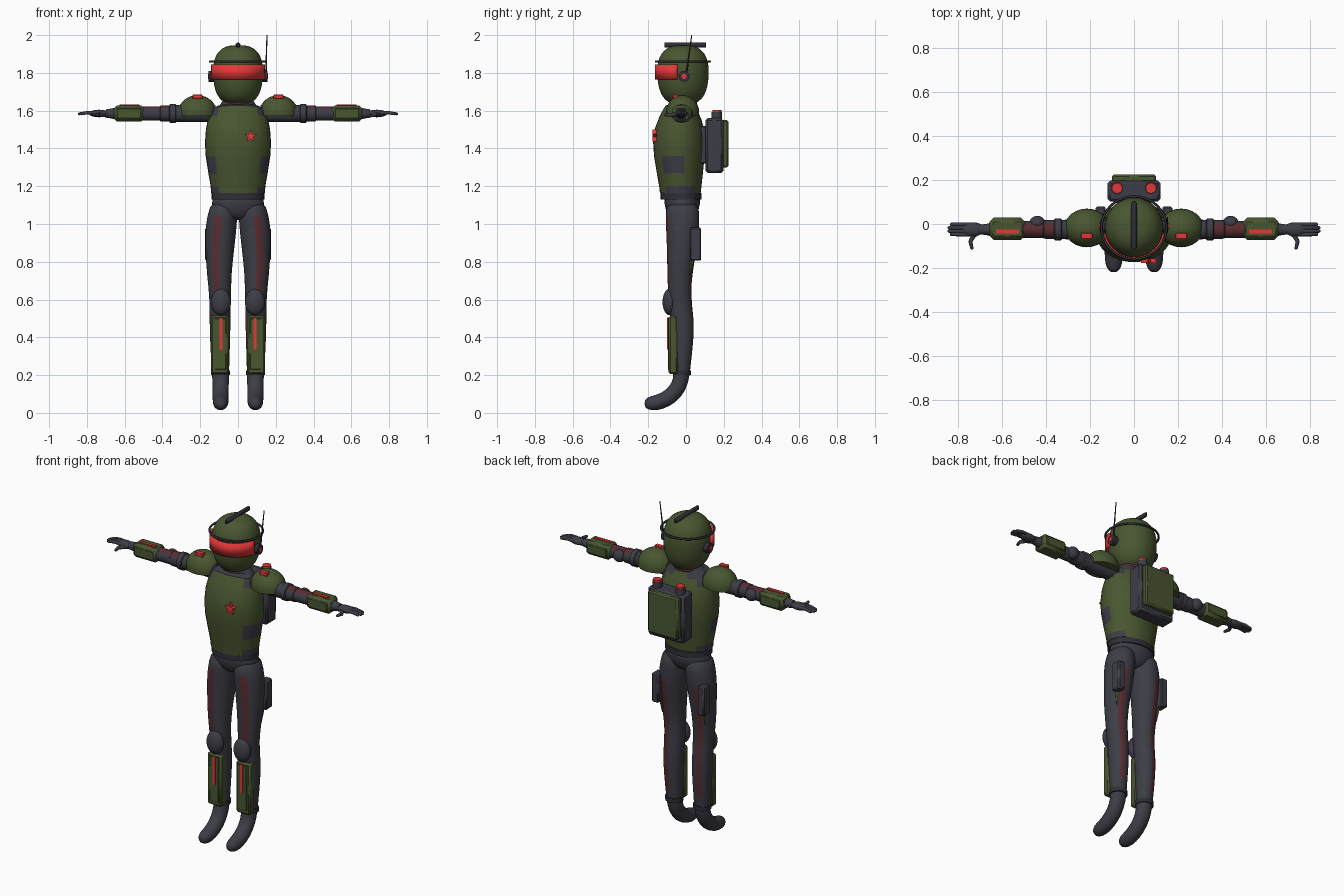
import bpy, bmesh, math
from mathutils import Vector, Matrix

if "Cube" in bpy.data.objects:
    bpy.data.objects.remove(bpy.data.objects["Cube"], do_unlink=True)


def material(name, rgb):
    m = bpy.data.materials.new(name)
    m.use_nodes = True
    m.diffuse_color = (*rgb, 1)
    m.node_tree.nodes["Principled BSDF"].inputs["Base Color"].default_value = (*rgb, 1)
    return m


OLIVE = material("olive armour", (.066, .093, .03))
DARK = material("charcoal suit", (.046, .046, .061))
BLACK = material("black trim", (.028, .028, .038))
RED = material("bright red", (.76, .04, .038))
MAROON = material("dark red stripe", (.1, .025, .03))


def finish(name, bm, mats, rule=None, smooth=True):
    """Turn a bmesh into a shaded object; rule picks a material slot per face."""
    me = bpy.data.meshes.new(name)
    for m in mats:
        me.materials.append(m)
    bmesh.ops.recalc_face_normals(bm, faces=bm.faces)
    for f in bm.faces:
        f.smooth = smooth
        if rule:
            f.material_index = rule(f.calc_center_median(), f.normal)
    bm.to_mesh(me)
    bm.free()
    me.set_sharp_from_angle(angle=math.radians(40))
    ob = bpy.data.objects.new(name, me)
    bpy.context.collection.objects.link(ob)
    return ob


def loft(name, rings, mats, rule=None, u=(1, 0, 0), seg=24, sub=0):
    """Skin elliptical rings (point, radius along u, other radius) along a path."""
    bm = bmesh.new()
    pts = [Vector(r[0]) for r in rings]
    rows = []
    for i, (p, ra, rb) in enumerate(rings):
        t = (pts[min(i + 1, len(pts) - 1)] - pts[max(i - 1, 0)]).normalized()
        w = t.cross(Vector(u)).normalized()
        a = w.cross(t)
        angles = [math.tau * k / seg for k in range(seg)]
        rows.append([bm.verts.new(pts[i] + a * ra * math.cos(q) + w * rb * math.sin(q)) for q in angles])
    for lo, hi in zip(rows, rows[1:]):
        for k in range(seg):
            n = (k + 1) % seg
            bm.faces.new((lo[k], lo[n], hi[n], hi[k]))
    bm.faces.new(rows[0][::-1])
    bm.faces.new(rows[-1])
    ob = finish(name, bm, mats, rule)
    if sub:
        ob.modifiers.new("smooth", "SUBSURF").levels = sub
        ob.modifiers["smooth"].render_levels = sub
    return ob


def box(name, centre, size, mat, bevel=.006):
    bm = bmesh.new()
    bmesh.ops.create_cube(bm, size=1, matrix=Matrix.Translation(centre) @ Matrix.Diagonal((*size, 1)))
    ob = finish(name, bm, [mat], smooth=False)
    if bevel:
        ob.modifiers.new("bevel", "BEVEL").width = bevel
    return ob


def ball(name, centre, radii, mat, cut=None):
    bm = bmesh.new()
    place = Matrix.Translation(centre) @ Matrix.Diagonal((*radii, 1))
    bmesh.ops.create_uvsphere(bm, u_segments=24, v_segments=14, radius=1, matrix=place)
    if cut is not None:
        geom = bm.verts[:] + bm.edges[:] + bm.faces[:]
        bmesh.ops.bisect_plane(bm, geom=geom, plane_co=(0, 0, cut), plane_no=(0, 0, -1), clear_outer=True)
        bmesh.ops.holes_fill(bm, edges=[e for e in bm.edges if e.is_boundary])
    return finish(name, bm, [mat])


def rod(name, a, b, r, mat, r2=None, u=(0, 1, 0), seg=16):
    return loft(name, [(a, r, r), (b, r2 or r, r2 or r)], [mat], u=u, seg=seg)


def torus(name, centre, rx, ry, minor, mat):
    bpy.ops.mesh.primitive_torus_add(location=centre, major_radius=1, minor_radius=minor / rx,
                                     major_segments=40, minor_segments=8)
    ob = bpy.context.object
    ob.name = name
    ob.scale = (rx, ry, rx)
    ob.data.materials.append(mat)
    bpy.ops.object.shade_smooth()
    return ob


# Torso: olive shell with exposed suit at yoke, flanks and lower corners
def torso_rule(c, n):
    flank = 1.27 < c.z < 1.36 and abs(c.x) > .1 and -.12 < c.y < -.02
    yoke = c.z > 1.55 and abs(c.x) > .1 or c.z > 1.61
    hem = c.z < 1.19 and abs(c.x) > .1
    return 1 if flank or yoke or hem else 0


shell = [(1.165, -.03, .142, .108), (1.2, -.03, .145, .112), (1.27, -.032, .157, .122),
         (1.36, -.035, .171, .134), (1.43, -.036, .175, .138), (1.5, -.033, .17, .131),
         (1.565, -.028, .157, .11), (1.61, -.022, .138, .088), (1.63, -.015, .095, .066),
         (1.7, -.015, .052, .052)]
loft("torso", [((0, y, z), rx, ry) for z, y, rx, ry in shell], [OLIVE, DARK], torso_rule, seg=32)
torus("collar", (0, -.015, 1.64), .07, .062, .012, MAROON)
loft("belt", [((0, -.026, z), .14, .108) for z in (1.13, 1.163)], [BLACK], seg=32)
loft("pelvis", [((0, -.02, 1.18), .132, .1), ((0, -.02, 1.1), .146, .096), ((0, -.02, 1.05), .12, .08),
                ((0, -.02, 1.02), .06, .05)], [DARK], sub=1)

# Chest star
bm = bmesh.new()
tips = []
for k in range(10):
    q, r = math.pi / 2 + k * math.pi / 5, .036 if k % 2 == 0 else .015
    tips.append(bm.verts.new((.067 + r * math.cos(q), -.177, 1.465 + r * math.sin(q))))
face = bm.faces.new(tips)
grown = bmesh.ops.extrude_face_region(bm, geom=[face])["geom"]
bmesh.ops.translate(bm, verts=[g for g in grown if isinstance(g, bmesh.types.BMVert)], vec=(0, .02, 0))
finish("chest_star", bm, [RED], smooth=False)

# Helmet
dome = [(1.632, .045), (1.645, .08), (1.68, .112), (1.73, .128), (1.79, .134), (1.84, .133),
        (1.885, .122), (1.918, .1), (1.938, .07), (1.947, .035)]
loft("helmet", [((0, -.016, z), r, r * 1.03) for z, r in dome], [OLIVE], seg=32, sub=1)
torus("helmet_band", (0, -.017, 1.86), .148, .143, .006, BLACK)
loft("helmet_crest", [((0, y, 1.948), w, .013) for y, w in
                      ((-.115, .006), (-.105, .013), (.095, .013), (.105, .006))], [BLACK], seg=12)

# Visor band
bm = bmesh.new()
cols = []
for k in range(25):
    q = math.radians(192 + 156 * k / 24)
    cols.append([bm.verts.new((.146 * math.cos(q), -.017 + .148 * math.sin(q), z)) for z in (1.765, 1.845)])
for a, b in zip(cols, cols[1:]):
    bm.faces.new((a[0], b[0], b[1], a[1]))
visor = finish("visor", bm, [RED])
visor.modifiers.new("thickness", "SOLIDIFY").thickness = .014

# Earpieces and antenna
for s, side in ((1, "left"), (-1, "right")):
    rod(side + "_earpiece", (s * .12, -.01, 1.782), (s * .155, -.01, 1.782), .029, BLACK)
    rod(side + "_ear_button", (s * .15, -.01, 1.782), (s * .16, -.01, 1.782), .014, RED)
rod("antenna", (.148, 0, 1.78), (.153, .03, 2.0), .005, BLACK, .0025, u=(1, 0, 0), seg=8)

# Backpack
box("backpack", (0, .15, 1.415), (.24, .095, .29), DARK, .012)
box("backpack_panel", (0, .207, 1.425), (.2, .035, .25), OLIVE, .008)
box("backpack_mount", (0, .09, 1.42), (.16, .05, .2), DARK)
for s, side in ((1, "left"), (-1, "right")):
    rod(side + "_canister", (s * .077, .163, 1.54), (s * .077, .163, 1.592), .028, DARK, u=(1, 0, 0))
    rod(side + "_canister_cap", (s * .077, .163, 1.59), (s * .077, .163, 1.604), .024, RED, u=(1, 0, 0))

# Limb profiles: leg is (x, y, z, rx, ry), arm is (x, radius)
leg_path = [(.07, -.02, 1.12, .068, .088), (.083, -.018, 1.04, .08, .09), (.092, -.018, .96, .083, .088),
            (.097, -.023, .86, .076, .078), (.1, -.033, .74, .066, .067), (.094, -.035, .62, .057, .06),
            (.095, -.02, .5, .056, .062), (.095, -.018, .4, .054, .06), (.094, -.022, .28, .049, .05),
            (.092, -.022, .2, .045, .042), (.092, -.036, .14, .043, .043), (.092, -.08, .086, .043, .043),
            (.092, -.14, .056, .042, .042), (.092, -.185, .05, .039, .039), (.092, -.213, .05, .024, .026),
            (.092, -.219, .05, .01, .01)]
arm_path = [(.12, .046), (.25, .046), (.328, .044), (.332, .05), (.36, .05), (.364, .043), (.41, .042),
            (.414, .038), (.5, .038), (.64, .034), (.67, .026), (.7, .022)]
AY, AZ = -.025, 1.585


def leg_rule(c, n):
    out = n.x if c.x > 0 else -n.x
    front = n.y < -.8 and .12 < out < .42 and .65 < c.z < 1.06
    back = n.y > .8 and .12 < out < .42 and .3 < c.z < 1.0
    return 1 if front or back else 0


def arm_rule(c, n):
    return 1 if n.z > .75 and .36 < abs(c.x) < .5 else 0


for s, side in ((1, "left_"), (-1, "right_")):
    # Leg with knee pad, shin guard and thigh pouch
    loft(side + "leg", [((s * x, y, z), a, b) for x, y, z, a, b in leg_path], [DARK, MAROON], leg_rule, sub=1)
    loft(side + "boot_cuff", [((s * .093, -.022, z), .051, .048) for z in (.2, .225)], [BLACK])
    ball(side + "knee_pad", (s * .09, -.088, .587), (.053, .036, .07), DARK)
    box(side + "shin_guard", (s * .096, -.067, .36), (.096, .05, .31), OLIVE, .01)
    box(side + "shin_plate", (s * .093, -.092, .365), (.06, .008, .27), OLIVE, .002)
    box(side + "shin_stripe", (s * .091, -.096, .42), (.016, .008, .17), RED, 0)
    box(side + "thigh_pouch", (s * .152, .05, .893), (.045, .06, .175), DARK, .007)
    rod(side + "pouch_strap", (s * .14, .03, .82), (s * .14, .022, .73), .018, OLIVE, .003, u=(1, 0, 0), seg=6)

    # Arm with shoulder pad, elbow pad and gauntlet
    loft(side + "arm", [((s * x, AY, AZ), r, r) for x, r in arm_path], [DARK, MAROON], arm_rule, u=(0, 1, 0))
    ball(side + "shoulder_pad", (s * .215, -.018, 1.59), (.102, .088, .092), OLIVE, cut=1.572)
    box(side + "shoulder_badge", (s * .215, -.055, 1.674), (.052, .028, .022), RED, .003)
    ball(side + "elbow_pad", (s * .44, .005, AZ), (.036, .032, .036), DARK)
    box(side + "gauntlet", (s * .577, AY + .003, AZ), (.16, .092, .084), OLIVE, .014)
    box(side + "gauntlet_plate", (s * .577, AY + .003, AZ), (.13, .102, .055), OLIVE, .004)
    box(side + "gauntlet_stripe", (s * .575, -.034, AZ + .043), (.105, .018, .008), RED, 0)

    # Hand
    ball(side + "palm", (s * .735, -.024, 1.585), (.055, .032, .02), DARK)
    for k in range(4):
        y, tip = -.047 + k * .015, .838 + .01 * (k in (1, 2))
        loft(side + "finger_%d" % (k + 1),
             [((s * x, y + d, z), r, r) for x, d, z, r in
              ((.745, 0, 1.588, .009), (.79, 0, 1.59, .0095), (tip - .006, 0, 1.583, .008), (tip, 0, 1.582, .004))],
             [DARK], u=(0, 1, 0), seg=10)
    loft(side + "thumb", [((s * x, y, 1.578), r, r) for x, y, r in
                          ((.7, -.03, .013), (.73, -.052, .012), (.745, -.08, .01), (.738, -.11, .008),
                           (.736, -.116, .004))], [DARK], u=(0, 0, 1), seg=10)
